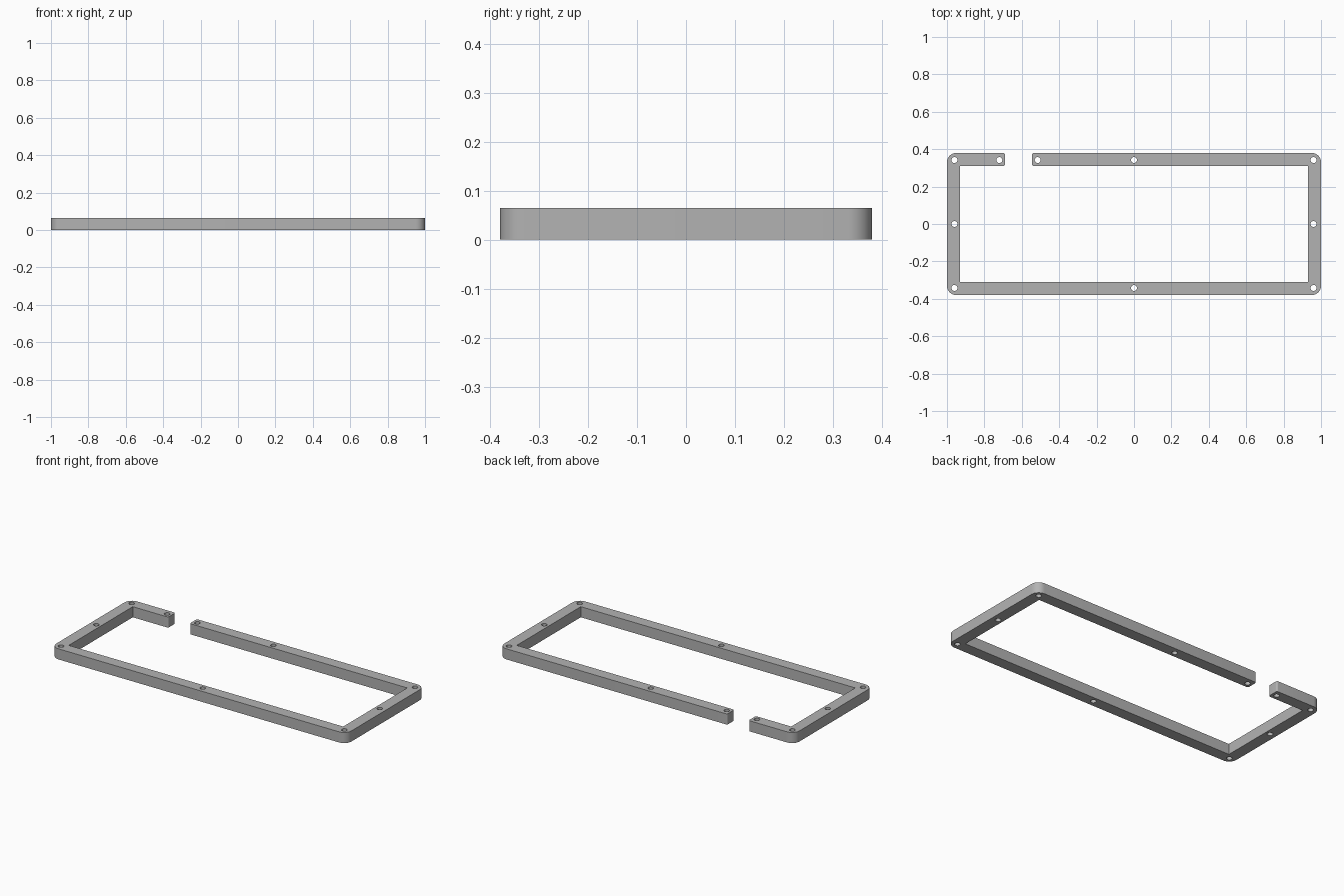
import bpy
import bmesh
from math import cos, sin, pi
from mathutils import Vector

HEIGHT = 0.065
X, Y, WALL = 1.0, 0.38, 0.07
GAP_LEFT, GAP_RIGHT = -0.69, -0.545
CORNER, END_CORNER, HOLE = 0.05, 0.01, 0.016
HOLE_X, HOLE_Y = 0.96, 0.342

if "Cube" in bpy.data.objects:
    bpy.data.objects.remove(bpy.data.objects["Cube"])

grey = bpy.data.materials.new("plain grey")
grey.use_nodes = True
grey.diffuse_color = (0.45, 0.45, 0.45, 1)
grey.node_tree.nodes["Principled BSDF"].inputs["Base Color"].default_value = grey.diffuse_color


def rounded(corners, steps=8):
    """Replace each (x, y, radius) right-angle corner with an arc."""
    points = []
    for i, (x, y, r) in enumerate(corners):
        p = Vector((x, y))
        if r == 0:
            points.append(p)
            continue
        a = (Vector(corners[i - 1][:2]) - p).normalized() * r
        b = (Vector(corners[(i + 1) % len(corners)][:2]) - p).normalized() * r
        for k in range(steps + 1):
            t = k / steps * pi / 2
            points.append(p + a * (1 - sin(t)) + b * (1 - cos(t)))
    return points


def circle(x, y, r, sides=24):
    return [Vector((x + r * cos(2 * pi * k / sides), y + r * sin(2 * pi * k / sides)))
            for k in range(sides)]


def add_loop(curve, points):
    spline = curve.splines.new("POLY")
    spline.points.add(len(points) - 1)
    for target, p in zip(spline.points, points):
        target.co = (p.x, p.y, 0, 1)
    spline.use_cyclic_u = True


# Open rectangular outline: outer edge, then back along the inner edge
ix, iy = X - WALL, Y - WALL
outline = rounded([
    (GAP_LEFT, Y, END_CORNER), (-X, Y, CORNER), (-X, -Y, CORNER),
    (X, -Y, CORNER), (X, Y, CORNER), (GAP_RIGHT, Y, END_CORNER),
    (GAP_RIGHT, iy, END_CORNER), (ix, iy, 0), (ix, -iy, 0),
    (-ix, -iy, 0), (-ix, iy, 0), (GAP_LEFT, iy, END_CORNER),
])

# Screw holes at corners, side middles and both gap ends
holes = [(x, y) for x in (-HOLE_X, 0, HOLE_X) for y in (-HOLE_Y, 0, HOLE_Y) if x or y]
holes += [(GAP_LEFT - 0.03, HOLE_Y), (GAP_RIGHT + 0.03, HOLE_Y)]

curve = bpy.data.curves.new("frame_profile", "CURVE")
curve.dimensions = "2D"
curve.fill_mode = "BOTH"
curve.extrude = HEIGHT / 2
add_loop(curve, outline)
for x, y in holes:
    add_loop(curve, circle(x, y, HOLE))

# Turn the extruded profile into one solid frame
profile = bpy.data.objects.new("frame_profile", curve)
bpy.context.collection.objects.link(profile)
bpy.context.view_layer.update()
evaluated = profile.evaluated_get(bpy.context.evaluated_depsgraph_get())
mesh = bpy.data.meshes.new_from_object(evaluated)
bpy.data.objects.remove(profile)

bm = bmesh.new()
bm.from_mesh(mesh)
bmesh.ops.remove_doubles(bm, verts=bm.verts, dist=0.0001)
bmesh.ops.recalc_face_normals(bm, faces=bm.faces)
bmesh.ops.translate(bm, verts=bm.verts, vec=(0, 0, HEIGHT / 2))
bm.to_mesh(mesh)
bm.free()

mesh.materials.clear()
mesh.materials.append(grey)
frame = bpy.data.objects.new("gasket_frame", mesh)
bpy.context.collection.objects.link(frame)
bpy.ops.object.select_all(action="DESELECT")
frame.select_set(True)
bpy.context.view_layer.objects.active = frame
bpy.ops.object.shade_smooth_by_angle()
